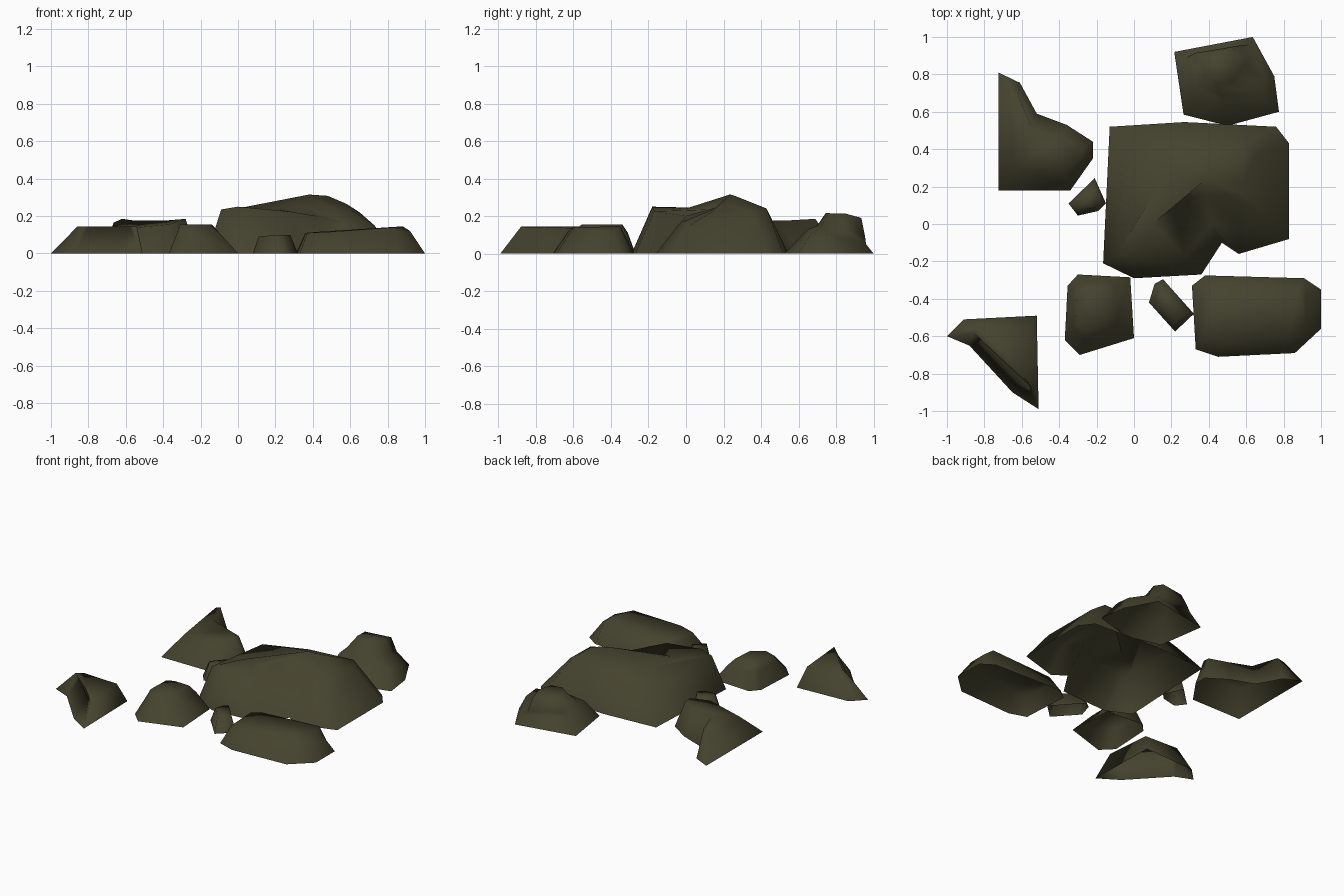
import bpy, bmesh

stone = bpy.data.materials.new("dark_olive_stone")
stone.diffuse_color = (0.059, 0.055, 0.027, 1)


def rock(name, base, *tiers, apex=None):
    """Open-bottomed rock: loft the base outline through tiers, then cap."""
    bm = bmesh.new()
    rings = [[bm.verts.new((x, y, 0)) for x, y in base]]
    for tier in tiers:
        rings.append([bm.verts.new(p) for p in tier])
    n = len(base)
    # Outlines run clockwise from above, so these windings face outward
    for lo, hi in zip(rings, rings[1:]):
        for i in range(n):
            j = (i + 1) % n
            bm.faces.new((lo[i], hi[i], hi[j], lo[j]))
    top = rings[-1]
    if apex:
        peak = bm.verts.new(apex)
        for i in range(n):
            bm.faces.new((top[i], peak, top[(i + 1) % n]))
    else:
        bm.faces.new(top[::-1])
    bmesh.ops.triangulate(bm, faces=[f for f in bm.faces if len(f.verts) > 4])
    for f in bm.faces:
        f.smooth = True
    me = bpy.data.meshes.new(name)
    bm.to_mesh(me)
    bm.free()
    me.materials.append(stone)
    bpy.context.collection.objects.link(bpy.data.objects.new(name, me))


def flat(points, z):
    return [(x, y, z) for x, y in points]


# Large central boulder with a steep raised hump towards the back right
rock("main_boulder",
     [(-.165, -.21), (-.13, .52), (.27, .545), (.76, .52), (.83, .43),
      (.83, -.08), (.56, -.16), (.47, -.1), (.36, -.27), (0, -.29)],
     [(-.09, -.16, .235), (-.06, .36, .2), (.25, .43, .22), (.6, .43, .24), (.65, .36, .22),
      (.73, .02, .15), (.56, -.03, .165), (.42, 0, .2), (.27, -.17, .225), (0, -.18, .25)],
     [(.02, .02, .245), (.15, .24, .23), (.27, .29, .28), (.48, .26, .308), (.58, .23, .265),
      (.61, .15, .23), (.5, .155, .24), (.38, .16, .245), (.22, .12, .235), (.1, 0, .24)],
     apex=(.38, .235, .315))

# Front left wedge
rock("front_left_rock",
     [(-1, -.6), (-.91, -.51), (-.52, -.49), (-.51, -.99), (-.65, -.9), (-.88, -.65)],
     [(-.86, -.58, .143), (-.82, -.55, .143), (-.56, -.55, .135),
      (-.54, -.88, .143), (-.58, -.83, .143), (-.79, -.62, .143)])

# Front middle block
rock("front_middle_rock",
     [(-.37, -.62), (-.355, -.33), (-.3, -.27), (-.02, -.285), (0, -.61), (-.29, -.7)],
     [(-.325, -.56, .11), (-.325, -.36, .11), (-.275, -.31, .11),
      (-.1, -.32, .11), (-.1, -.54, .11), (-.26, -.61, .11)],
     flat([(-.31, -.53), (-.305, -.37), (-.26, -.34), (-.14, -.345), (-.15, -.5), (-.24, -.555)], .156))

# Front right long slab
rock("front_right_rock",
     [(.31, -.33), (.38, -.275), (.91, -.29), (1, -.35),
      (1, -.56), (.86, -.69), (.45, -.71), (.33, -.67)],
     [(.36, -.37, .11), (.42, -.34, .115), (.88, -.35, .145), (.92, -.39, .12),
      (.92, -.52, .12), (.83, -.6, .14), (.48, -.63, .115), (.37, -.6, .11)])

# Back left rock
rock("back_left_rock",
     [(-.725, .18), (-.725, .81), (-.61, .755), (-.52, .59),
      (-.36, .53), (-.22, .44), (-.22, .35), (-.34, .18)],
     [(-.64, .31, .13), (-.665, .7, .165), (-.62, .69, .185), (-.55, .52, .175),
      (-.4, .46, .175), (-.28, .41, .18), (-.28, .36, .185), (-.37, .26, .155)])

# Back right rock, stepping up to a knob at its rear edge
rock("back_right_rock",
     [(.215, .92), (.635, 1), (.75, .79), (.775, .6), (.5, .525), (.265, .585)],
     [(.28, .89, .1), (.62, .96, .05), (.7, .78, .1), (.7, .67, .11), (.5, .65, .13), (.325, .67, .125)],
     [(.33, .915, .13), (.57, .955, .09), (.59, .85, .13), (.57, .72, .14), (.45, .7, .15), (.34, .73, .145)],
     [(.36, .9, .195), (.54, .935, .19), (.55, .85, .213), (.52, .76, .215), (.44, .745, .215), (.38, .79, .213)])

# Pebbles in the gaps
rock("front_pebble",
     [(.08, -.42), (.11, -.32), (.155, -.295), (.32, -.48), (.22, -.575)],
     [(.11, -.41, .09), (.13, -.35, .09), (.16, -.33, .09), (.28, -.47, .1), (.21, -.53, .1)])
rock("left_pebble",
     [(-.35, .11), (-.21, .245), (-.15, .11), (-.19, .07), (-.3, .045)],
     flat([(-.3, .11), (-.22, .2), (-.17, .12), (-.2, .09), (-.28, .075)], .112))
